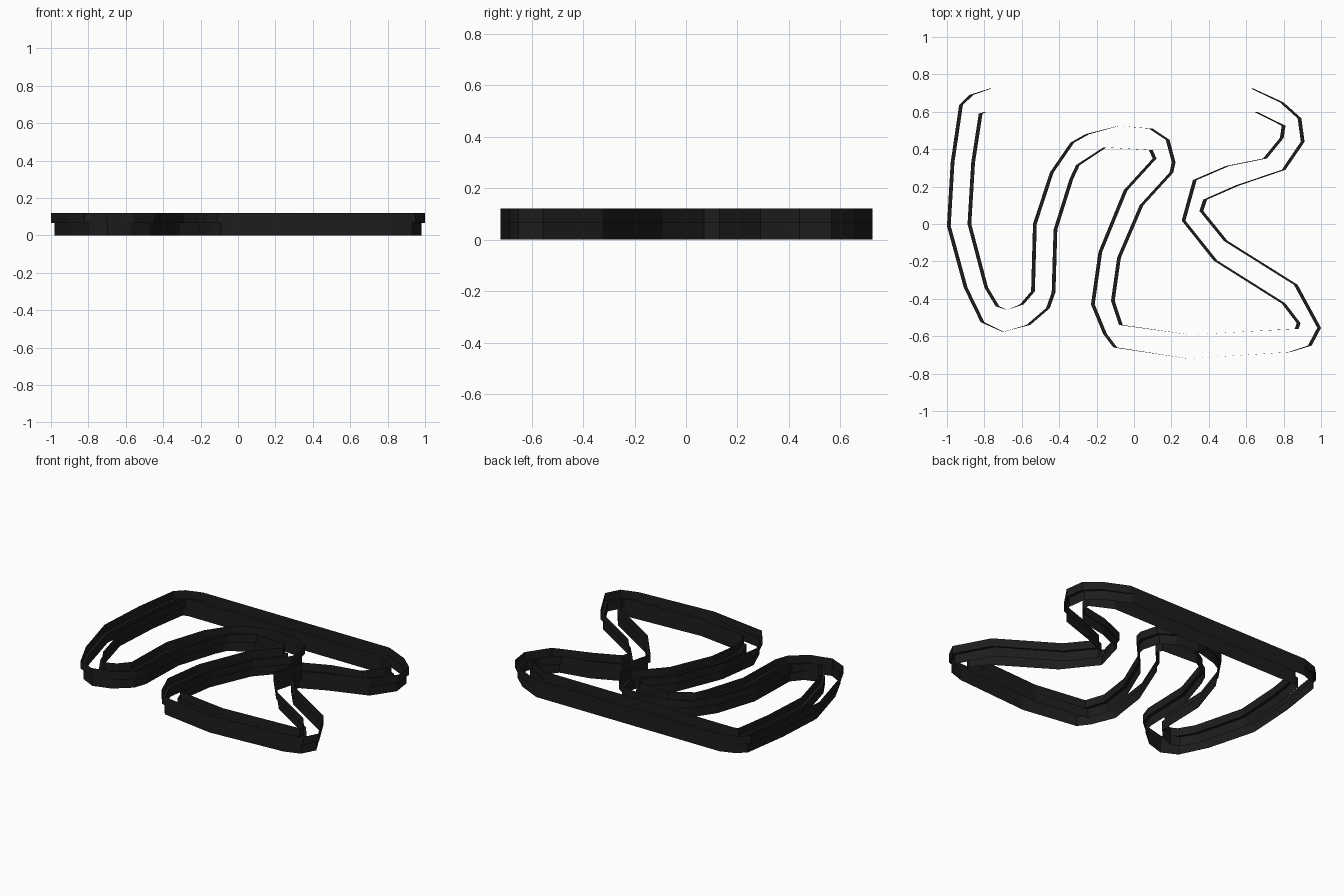
import bpy, bmesh
from mathutils import Vector

H, STEP, HALF = 0.12, 0.065, 0.01

# plan of the outer and the inner circuit wall, both clockwise
OUTER = [(.63, .725), (.79, .65), (.885, .565), (.902, .44), (.80, .29), (.55, .205),
         (.38, .13), (.36, .07), (.49, -.09), (.865, -.325), (.99, -.555), (.94, -.65),
         (.83, -.685), (.29, -.72), (-.10, -.66), (-.155, -.588), (-.22, -.43),
         (-.18, -.15), (-.045, .18), (.11, .35), (.09, .395), (-.155, .41), (-.30, .315),
         (-.335, .24), (-.42, -.03), (-.43, -.365), (-.46, -.45), (-.565, -.54),
         (-.70, -.577), (-.81, -.525), (-.90, -.34), (-.99, -.01), (-.97, .33),
         (-.925, .636), (-.87, .69), (-.765, .725)]
INNER = [(.65, .60), (.80, .525), (.79, .46), (.70, .35), (.50, .31), (.325, .235),
         (.265, .018), (.435, -.195), (.80, -.425), (.88, -.53), (.87, -.56), (.30, -.592),
         (-.07, -.54), (-.113, -.41), (-.08, -.18), (.04, .10), (.20, .275), (.212, .33),
         (.18, .45), (.09, .51), (-.08, .525), (-.25, .48), (-.33, .435), (-.44, .275),
         (-.53, .0), (-.54, -.36), (-.60, -.43), (-.68, -.46), (-.73, -.44),
         (-.79, -.34), (-.88, 0), (-.86, .33), (-.82, .59), (-.79, .60)]

mat = bpy.data.materials.new("black")
mat.diffuse_color = (0.012, 0.012, 0.012, 1)


def stepped_wall(name, plan, side):
    """Thin wall: lower band, sideways ledge, upper band."""
    bm = bmesh.new()
    n = len(plan)
    pts = [Vector(p) for p in plan]
    rings = []
    for shift, z in [(-1, 0), (-1, STEP), (1, STEP), (1, H)]:
        ring = []
        for i, p in enumerate(pts):
            d = (p - pts[i - 1]).normalized() + (pts[(i + 1) % n] - p).normalized()
            s = max(-1, min(1, -3 * d.normalized().y)) * side
            ring.append(bm.verts.new((p.x + s * shift * HALF, p.y, z)))
        rings.append(ring)
    for a, b in zip(rings, rings[1:]):
        for i in range(n):
            j = (i + 1) % n
            bm.faces.new((a[j], a[i], b[i], b[j]))
    me = bpy.data.meshes.new(name)
    bm.to_mesh(me)
    bm.free()
    me.materials.append(mat)
    bpy.context.collection.objects.link(bpy.data.objects.new(name, me))


stepped_wall("outer_wall", OUTER, 1)
stepped_wall("inner_wall", INNER, -1)
